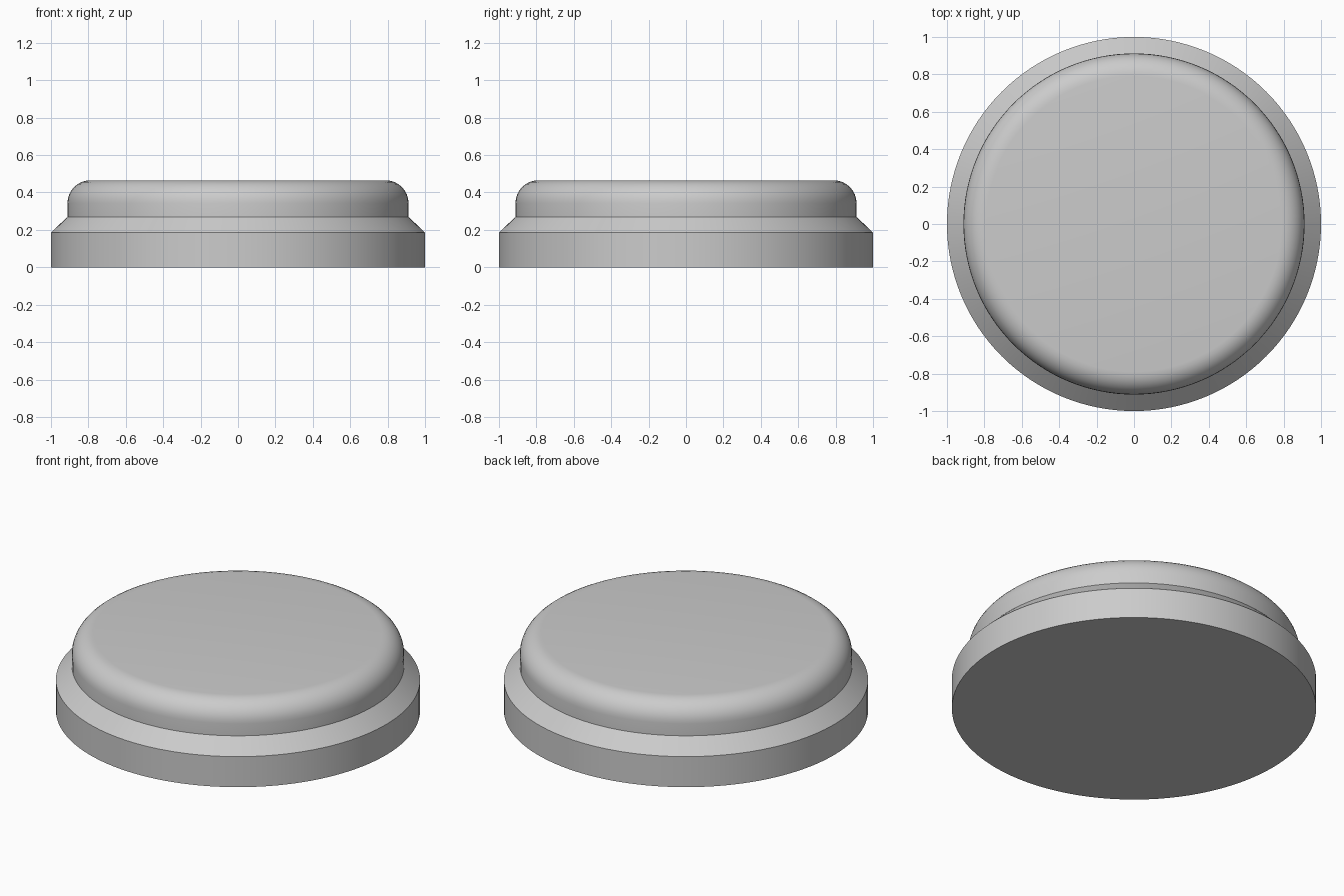
import bpy, bmesh, math

if "Cube" in bpy.data.objects:
    bpy.data.objects.remove(bpy.data.objects["Cube"])

SEGMENTS = 128

grey = bpy.data.materials.new("plain grey")
grey.diffuse_color = (0.6, 0.6, 0.6, 1)
grey.use_nodes = True
grey.node_tree.nodes["Principled BSDF"].inputs["Base Color"].default_value = grey.diffuse_color


def lathe(name, profile):
    """Revolve (radius, height) points about z and cap both ends."""
    bm = bmesh.new()
    rings = []
    for r, z in profile:
        rings.append([bm.verts.new((r * math.cos(a), r * math.sin(a), z))
                      for a in (2 * math.pi * i / SEGMENTS for i in range(SEGMENTS))])
    for low, high in zip(rings, rings[1:]):
        for i in range(SEGMENTS):
            j = (i + 1) % SEGMENTS
            bm.faces.new((low[i], low[j], high[j], high[i]))
    bm.faces.new(rings[0][::-1])
    bm.faces.new(rings[-1])
    mesh = bpy.data.meshes.new(name)
    bm.to_mesh(mesh)
    bm.free()
    mesh.materials.append(grey)
    obj = bpy.data.objects.new(name, mesh)
    bpy.context.collection.objects.link(obj)
    bpy.ops.object.select_all(action='DESELECT')
    obj.select_set(True)
    bpy.context.view_layer.objects.active = obj
    bpy.ops.object.shade_smooth_by_angle(angle=math.radians(30))
    return obj


# Base rim, sloped shoulder and straight upper wall
profile = [(1.0, 0.0), (1.0, 0.185), (0.912, 0.27)]
# Rounded top edge
radius = 0.122
for k in range(9):
    a = math.pi / 2 * k / 8
    profile.append((0.79 + radius * math.cos(a), 0.343 + radius * math.sin(a)))
lathe("stepped_round_cap", profile)
